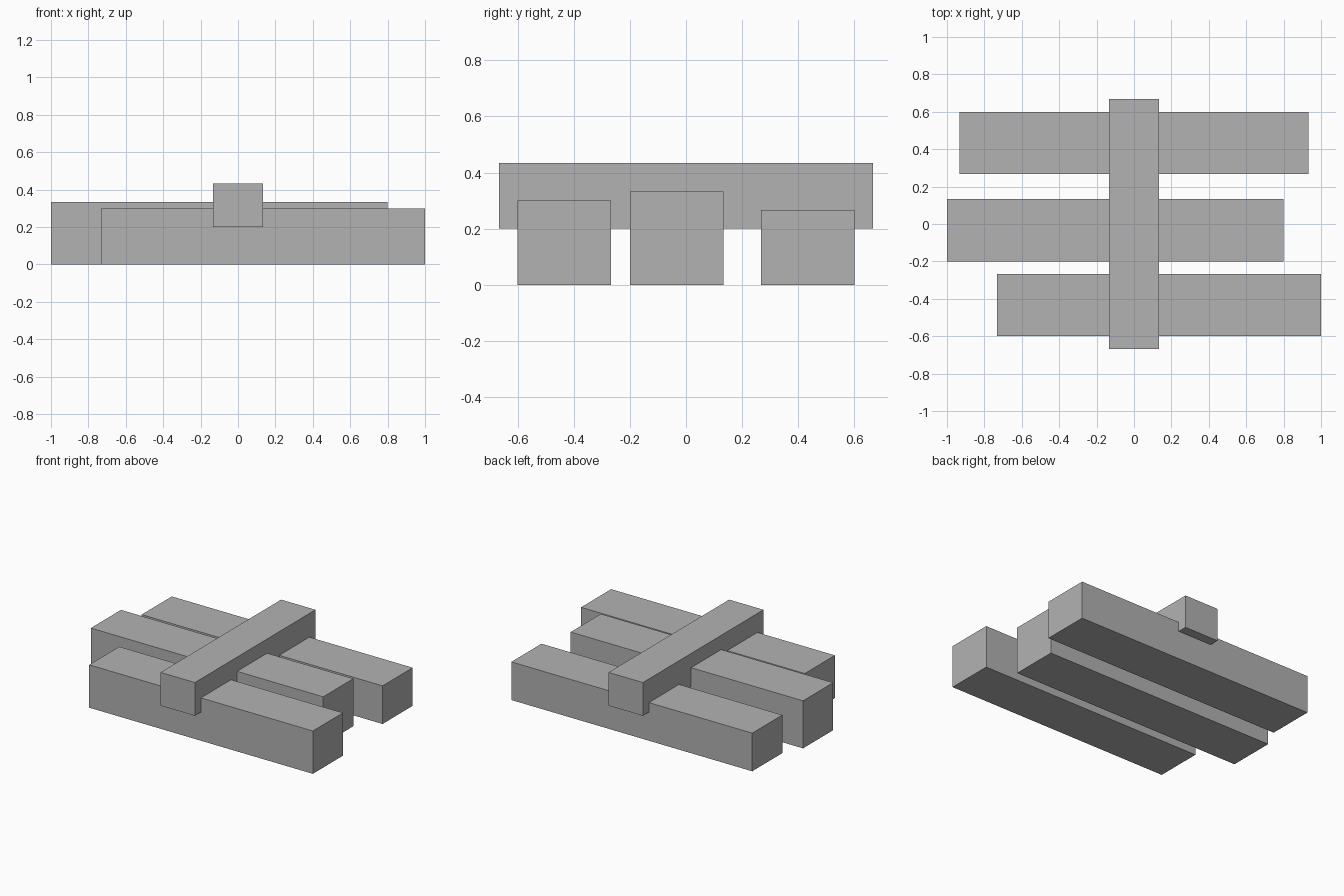
import bpy

if "Cube" in bpy.data.objects:
    bpy.data.objects.remove(bpy.data.objects["Cube"])

grey = bpy.data.materials.new("plain grey")
grey.diffuse_color = (0.448, 0.448, 0.448, 1)
grey.use_nodes = True
grey.node_tree.nodes["Principled BSDF"].inputs["Base Color"].default_value = grey.diffuse_color


def beam(name, low, high):
    """Square-edged beam between two opposite corners."""
    centre = [(a + b) / 2 for a, b in zip(low, high)]
    bpy.ops.mesh.primitive_cube_add(size=1, location=centre)
    obj = bpy.context.object
    obj.name = name
    obj.scale = [b - a for a, b in zip(low, high)]
    bpy.ops.object.transform_apply(location=False, rotation=False, scale=True)
    obj.data.materials.append(grey)


# Three parallel beams lying on the ground
beam("front_beam", (-0.733, -0.6, 0), (1.0, -0.267, 0.3))
beam("middle_beam", (-1.0, -0.2, 0), (0.8, 0.133, 0.333))
beam("back_beam", (-0.933, 0.267, 0), (0.933, 0.6, 0.267))

# Crossbar sunk into the tops of the three beams
beam("crossbar", (-0.133, -0.667, 0.2), (0.133, 0.667, 0.433))
